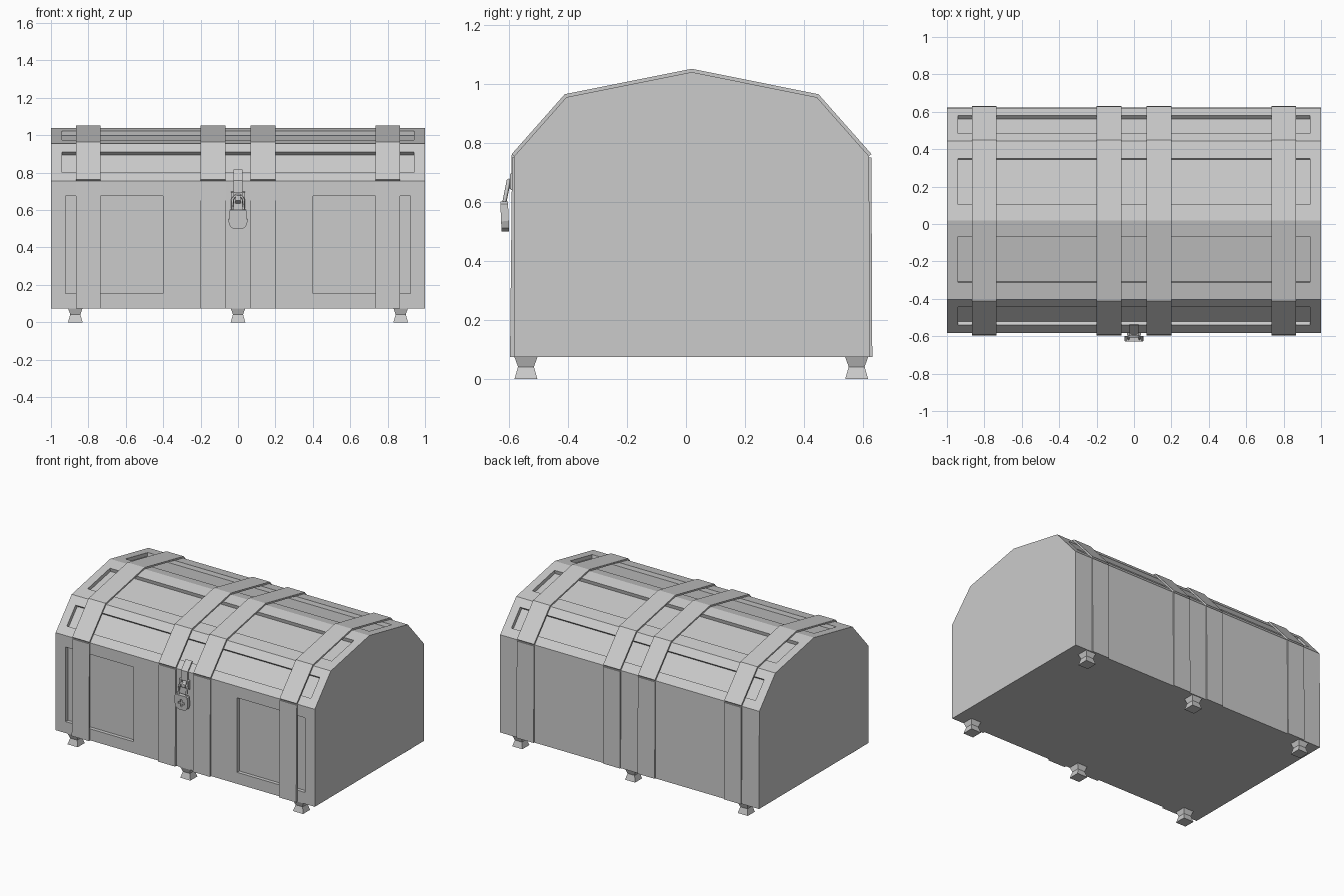
import bpy, bmesh, math
from mathutils import Vector, Matrix

if "Cube" in bpy.data.objects:
    bpy.data.objects.remove(bpy.data.objects["Cube"])


def prism(name, pts, lo, hi, axis='X'):
    """Extrude a closed outline: (y, z) along X, or (x, z) along Y."""
    bm = bmesh.new()
    rings = []
    for d in (lo, hi):
        rings.append([bm.verts.new((d, a, b) if axis == 'X' else (a, d, b)) for a, b in pts])
    n = len(pts)
    bm.faces.new(rings[0])
    bm.faces.new(rings[1][::-1])
    for i in range(n):
        j = (i + 1) % n
        bm.faces.new((rings[0][i], rings[0][j], rings[1][j], rings[1][i]))
    bmesh.ops.recalc_face_normals(bm, faces=bm.faces)
    me = bpy.data.meshes.new(name)
    bm.to_mesh(me)
    bm.free()
    ob = bpy.data.objects.new(name, me)
    bpy.context.collection.objects.link(ob)
    return ob


def cut(target, cutter):
    """Apply a boolean difference and discard the cutter."""
    cutter.hide_render = True
    m = target.modifiers.new("recess", 'BOOLEAN')
    m.operation, m.solver, m.object = 'DIFFERENCE', 'EXACT', cutter
    bpy.context.view_layer.objects.active = target
    bpy.ops.object.modifier_apply(modifier=m.name)
    bpy.data.objects.remove(cutter)


def band(path, t):
    """Thin closed strip outline around an open (y, z) path, offset to its left."""
    p = [Vector(q) for q in path]
    dirs = [(p[i + 1] - p[i]).normalized() for i in range(len(p) - 1)]
    out = []
    for i, q in enumerate(p):
        a, b = dirs[max(i - 1, 0)], dirs[min(i, len(dirs) - 1)]
        na, nb = Vector((-a.y, a.x)), Vector((-b.y, b.x))
        out.append(q + (na + nb) * t / (1 + na.dot(nb)))
    return [tuple(q) for q in p] + [tuple(q) for q in reversed(out)]


F, B, Z0, Z1 = -0.582, 0.62, 0.075, 0.755
DEPTH = 0.025
roof = [(F, Z1), (-0.405, 0.955), (0.019, 1.04), (0.443, 0.955), (B, Z1)]

# chest body with two recessed front panels
body = prism("chest_body", [(F, Z0), (B + 0.003, Z0), (B, Z1), (F, Z1)], -1, 1)
for s in (-1, 1):
    xs = sorted((0.4 * s, 0.923 * s))
    y0, y1 = F - 0.1, F + DEPTH
    cut(body, prism("panel_cutter", [(y0, 0.155), (y1, 0.155), (y1, 0.675), (y0, 0.675)], *xs))

# faceted lid with one long recess in each slope
lid = prism("chest_lid", roof, -1, 1)
for i, (a, b) in enumerate(zip(roof, roof[1:])):
    a, b = Vector(a), Vector(b)
    lo, hi = (0.23, 0.775) if i in (0, 3) else (0.22, 0.80)
    if i >= 2:
        lo, hi = 1 - hi, 1 - lo
    p, q = a.lerp(b, lo), a.lerp(b, hi)
    d = (b - a).normalized()
    n = Vector((-d.y, d.x))
    pts = [p - n * DEPTH, q - n * DEPTH, q + n * 0.05, p + n * 0.05]
    cut(lid, prism("lid_cutter", [tuple(v) for v in pts], -0.942, 0.942))

# straps over lid, front and back
for k, x in enumerate((-0.8, -0.134, 0.134, 0.8)):
    x0, x1 = x - 0.066, x + 0.066
    prism(f"lid_strap_{k}", band(roof, 0.011), x0, x1)
    prism(f"front_strap_{k}", [(F, Z0), (F, 0.75), (F - 0.007, 0.75), (F - 0.014, Z0)], x0, x1)
    prism(f"back_strap_{k}", [(B, Z0), (B, 0.75), (B + 0.008, 0.75), (B + 0.011, Z0)], x0, x1)

# six waisted feet
for x in (-0.87, 0, 0.87):
    for y in (-0.542, 0.578):
        bm = bmesh.new()
        rings = [[bm.verts.new((x + sx * h, y + sy * h, z))
                  for sx, sy in ((-1, -1), (1, -1), (1, 1), (-1, 1))]
                 for h, z in ((0.039, 0), (0.027, 0.042), (0.039, Z0))]
        for r, s in zip(rings, rings[1:]):
            for i in range(4):
                j = (i + 1) % 4
                bm.faces.new((r[i], r[j], s[j], s[i]))
        bm.faces.new(rings[0][::-1])
        bm.faces.new(rings[-1])
        me = bpy.data.meshes.new("foot")
        bm.to_mesh(me)
        bm.free()
        bpy.context.collection.objects.link(bpy.data.objects.new("foot", me))

# hasp plate bent over the lid edge, and the staple behind it
prism("hasp_plate", band([(F, 0.69), (F, Z1), (-0.534, 0.81)], 0.009), -0.025, 0.025)
for s in (-1, 1):
    xs = sorted((0.022 * s, 0.037 * s))
    prism("hasp_side", [(F, 0.635), (F - 0.014, 0.645), (F - 0.014, 0.695), (F, 0.7)], *xs)
prism("hasp_staple", [(F, 0.635), (F - 0.024, 0.65), (F - 0.024, 0.672), (F, 0.685)], -0.014, 0.014)

# padlock with chamfered body and a cross-shaped keyhole
half = [(0.041, 0.602), (0.048, 0.593), (0.05, 0.535), (0.042, 0.512), (0.025, 0.5)]
lock = prism("padlock_body", half + [(-x, z) for x, z in reversed(half)], -0.629, -0.603, 'Y')
a, b, zc = 0.007, 0.025, 0.548
cross = [(a, b), (a, a), (b, a), (b, -a), (a, -a), (a, -b),
         (-a, -b), (-a, -a), (-b, -a), (-b, a), (-a, a), (-a, b)]
cut(lock, prism("keyhole_cutter", [(x, zc + z) for x, z in cross], -0.66, -0.621, 'Y'))

# padlock shackle
cu = bpy.data.curves.new("padlock_shackle", 'CURVE')
cu.dimensions, cu.bevel_depth, cu.bevel_resolution = '3D', 0.007, 0
cu.use_fill_caps = True
path = [(-0.03, 0.595), (-0.03, 0.655), (-0.018, 0.674), (0.018, 0.674), (0.03, 0.655), (0.03, 0.595)]
sp = cu.splines.new('POLY')
sp.points.add(len(path) - 1)
for pt, (x, z) in zip(sp.points, path):
    pt.co = (x, -0.616 + (z - 0.595) * 0.2, z, 1)
shackle = bpy.data.objects.new("padlock_shackle", cu)
bpy.context.collection.objects.link(shackle)

# lock hangs slightly tilted
pivot = Vector((0, -0.616, 0.6))
tilt = Matrix.Translation(pivot) @ Matrix.Rotation(math.radians(2.5), 4, 'X') @ Matrix.Translation(-pivot)
lock.data.transform(tilt)
